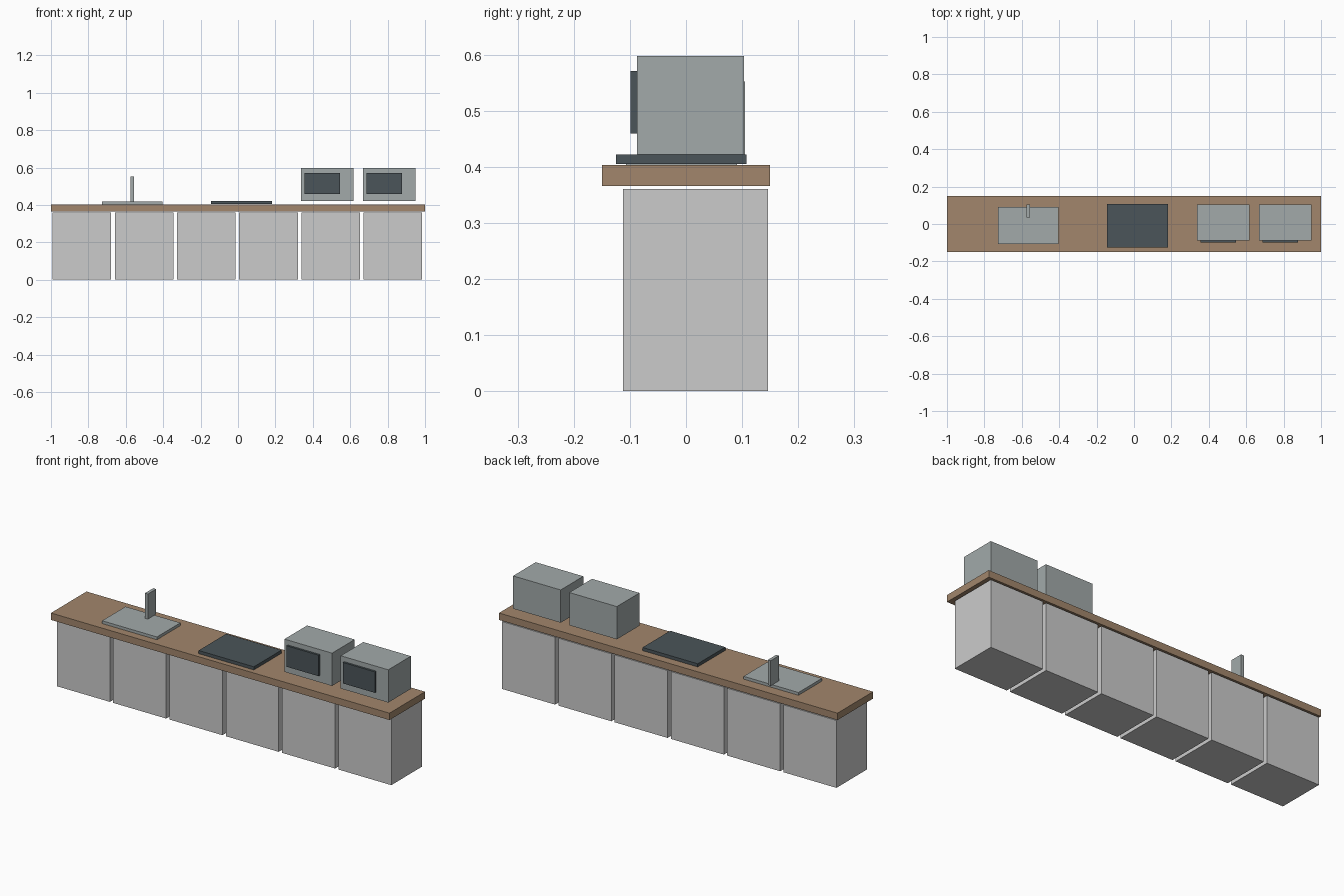
import bpy

if "Cube" in bpy.data.objects:
    bpy.data.objects.remove(bpy.data.objects["Cube"])


def material(name, colour):
    mat = bpy.data.materials.new(name)
    mat.diffuse_color = (*colour, 1)
    mat.use_nodes = True
    mat.node_tree.nodes["Principled BSDF"].inputs["Base Color"].default_value = mat.diffuse_color
    return mat


wood = material("wood", (0.36, 0.24, 0.15))
steel = material("steel", (0.36, 0.40, 0.40))
dark = material("dark_glass", (0.07, 0.09, 0.10))


def box(name, x, y, z, mat=None):
    """Box spanning the given (min, max) range on each axis."""
    spans = (x, y, z)
    bpy.ops.mesh.primitive_cube_add(size=1, location=[(a + b) / 2 for a, b in spans])
    ob = bpy.context.object
    ob.name = name
    ob.scale = [b - a for a, b in spans]
    bpy.ops.object.transform_apply(location=False, rotation=False, scale=True)
    if mat:
        ob.data.materials.append(mat)
    return ob


# Row of base cabinets
for i in range(6):
    x = -0.991 + i * 0.3325
    box(f"cabinet_{i + 1}", (x, x + 0.313), (-0.1125, 0.146), (0, 0.36))

# Worktop, just clear of the cabinets
box("worktop", (-1, 1), (-0.15, 0.15), (0.366, 0.403), wood)

# Sink and tap
box("sink", (-0.728, -0.404), (-0.107, 0.091), (0.403, 0.418), steel)
box("tap", (-0.574, -0.557), (0.035, 0.105), (0.418, 0.552), steel)

# Cooktop
box("cooktop", (-0.145, 0.181), (-0.125, 0.108), (0.405, 0.422), dark)

# Pair of microwaves with raised door windows
for i, x in enumerate((0.336, 0.668)):
    box(f"microwave_{i + 1}", (x, x + 0.281), (-0.0875, 0.1035), (0.422, 0.597), steel)
    box(f"microwave_window_{i + 1}", (x + 0.02, x + 0.21), (-0.0985, -0.0875), (0.459, 0.571), dark)
